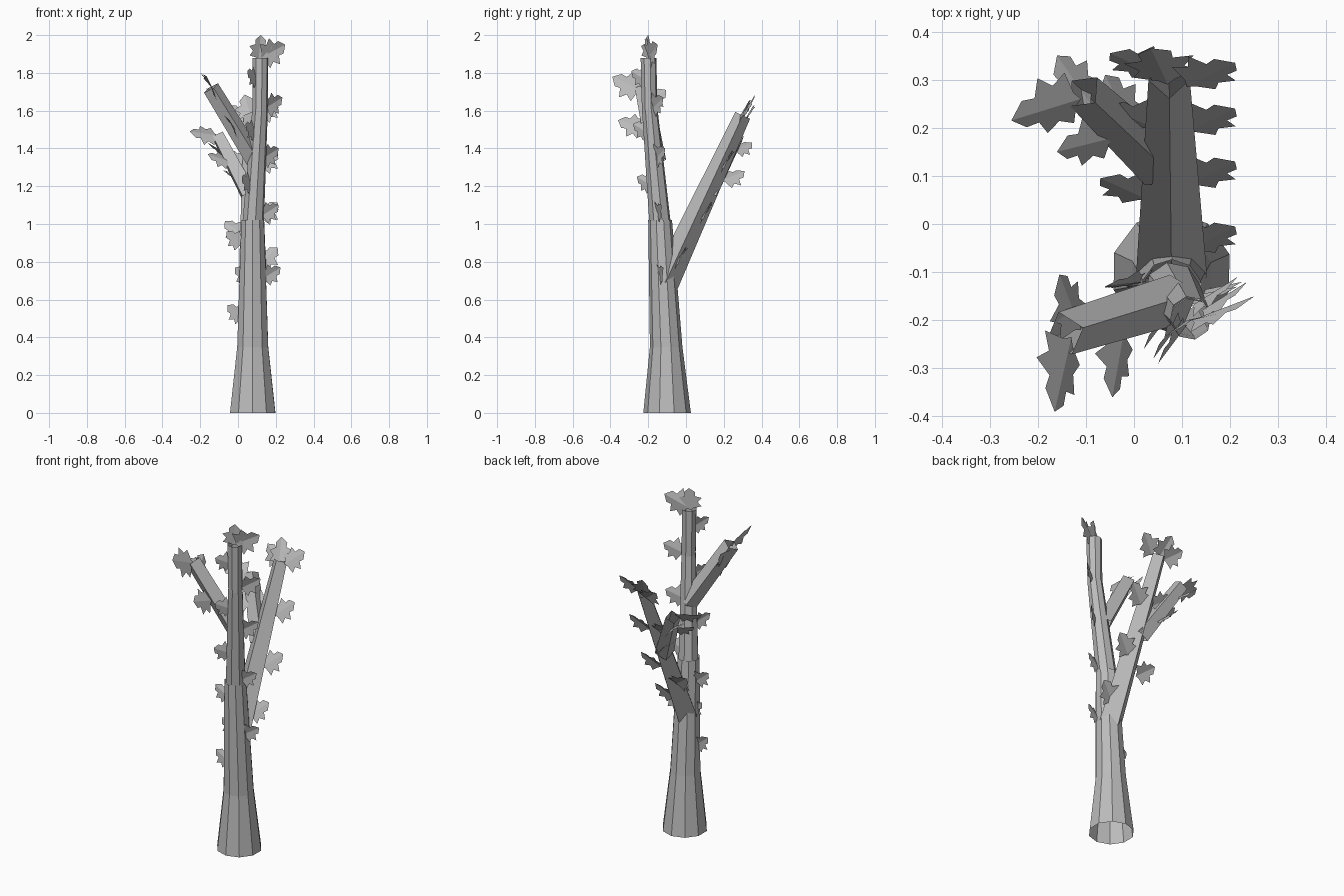
import bpy, bmesh, math
from mathutils import Vector

if "Cube" in bpy.data.objects:
    bpy.data.objects.remove(bpy.data.objects["Cube"], do_unlink=True)

grey = bpy.data.materials.new("bark grey")
grey.use_nodes = True
grey.diffuse_color = (0.5, 0.5, 0.5, 1)
grey.node_tree.nodes["Principled BSDF"].inputs["Base Color"].default_value = (0.5, 0.5, 0.5, 1)


def finish(bm, name):
    mesh = bpy.data.meshes.new(name)
    bm.to_mesh(mesh)
    bm.free()
    mesh.materials.append(grey)
    obj = bpy.data.objects.new(name, mesh)
    bpy.context.collection.objects.link(obj)


def tube(name, rings, sides, turn=0.0, flat=False):
    """Loft open, straight-sided rings (centre, radius); flat keeps rings level."""
    bm = bmesh.new()
    axis = Vector((0, 0, 1)) if flat else (Vector(rings[-1][0]) - Vector(rings[0][0])).normalized()
    u = Vector((1, 0, 0)) if flat else axis.cross(Vector((0, 0, 1))).normalized()
    v = axis.cross(u)
    loops = []
    for centre, radius in rings:
        angles = [turn + math.tau * i / sides for i in range(sides)]
        loops.append([bm.verts.new(Vector(centre) + radius * (u * math.cos(a) + v * math.sin(a)))
                      for a in angles])
    for low, high in zip(loops, loops[1:]):
        for i in range(sides):
            j = (i + 1) % sides
            bm.faces.new((low[i], low[j], high[j], high[i]))
    finish(bm, name)


# Half outline of a lobed leaf: along the midrib, out to the side
LOBES = [(0.08, 0.12), (0.14, 0.46), (0.34, 0.32), (0.52, 0.5), (0.62, 0.22), (0.8, 0.24)]


def leaf(name, base, tip, normal):
    """Two halves meeting at a shallow fold along the midrib."""
    base, tip = Vector(base), Vector(tip)
    mid = tip - base
    side = Vector(normal).cross(mid).normalized() * mid.length
    drop = mid.cross(side).normalized() * mid.length * 0.2
    bm = bmesh.new()
    stem, point = bm.verts.new(base), bm.verts.new(tip)
    for sign in (1, -1):
        edge = [bm.verts.new(base + mid * a + side * b * sign - drop * b) for a, b in LOBES]
        bm.faces.new([stem] + edge + [point])
    finish(bm, name)


# Trunk and its narrower upper lengths
tube("trunk", [((0.078, -0.1, 0), 0.126), ((0.078, -0.105, 0.35), 0.086),
               ((0.078, -0.137, 1.02), 0.063)], 10, 0.3, flat=True)
tube("upper_trunk", [((0.08, -0.137, 1.0), 0.058), ((0.117, -0.192, 1.61), 0.042)], 8, 0.2, flat=True)
tube("trunk_top", [((0.117, -0.193, 1.6), 0.041), ((0.118, -0.198, 1.88), 0.043)], 8, 0.2, flat=True)

# Branches, each four-sided with a ridge on top
tube("back_branch", [((0.078, -0.11, 0.69), 0.074), ((0.073, 0.3, 1.575), 0.043)], 4)
tube("right_branch", [((0.09, -0.155, 1.34), 0.052), ((-0.143, -0.227, 1.72), 0.046)], 4)
tube("back_right_branch", [((0.06, 0.12, 1.15), 0.054), ((-0.105, 0.275, 1.465), 0.041)], 4)

# Leaves on the back branch, lying along its slope
slope = (0, -0.86, 0.5)
for y, z in [(-0.055, 0.79), (0.08, 1.03), (0.19, 1.3), (0.285, 1.57)]:
    leaf("back_branch_left_leaf", (0.11, y, z), (0.21, y + 0.05, z + 0.085), slope)
for x, y, z in [(0.03, 0.05, 0.94), (0.04, 0.2, 1.31), (0.05, 0.31, 1.55)]:
    leaf("back_branch_right_leaf", (x, y, z), (x - 0.1, y + 0.045, z + 0.075), slope)
leaf("back_branch_end_leaf", (0.07, 0.29, 1.56), (0.035, 0.365, 1.685), slope)

# Leaves on the trunk, standing upright
for x, y, z, dy in [(0.13, -0.14, 0.71, 0.02), (0.12, -0.15, 1.04, 0.02),
                    (0.12, -0.17, 1.34, 0.06), (0.14, -0.18, 1.61, 0.06)]:
    leaf("trunk_left_leaf", (x, y, z), (x + 0.095, y + dy, z + 0.06), (-dy * 9, 0.9, 0.2))
for x, y, z in [(0.08, -0.18, 1.2), (0.1, -0.2, 1.48), (0.11, -0.21, 1.76)]:
    leaf("trunk_front_leaf", (x, y, z), (x - 0.06, y - 0.08, z + 0.05), (0.78, -0.62, 0.15))
for x, z in [(0.03, 0.5), (0.07, 0.7), (0.025, 0.89)]:
    leaf("trunk_right_leaf", (x, -0.12, z), (x - 0.085, -0.13, z + 0.07), (0.2, -0.9, 0.25))
leaf("top_left_leaf", (0.12, -0.2, 1.88), (0.25, -0.15, 1.95), (-0.4, 0.9, 0.1))
leaf("top_leaf", (0.11, -0.2, 1.87), (0.12, -0.2, 2.0), (-0.4, 0.9, 0.1))

# Leaves on the right branch
facing = (0.85, 0, 0.5)
leaf("right_branch_front_leaf", (-0.13, -0.235, 1.71), (-0.165, -0.39, 1.78), facing)
leaf("right_branch_low_leaf", (-0.02, -0.22, 1.51), (-0.045, -0.36, 1.55), facing)
leaf("right_branch_back_leaf", (-0.11, -0.22, 1.64), (-0.155, -0.105, 1.71), facing)

# Leaves on the back right branch
tilt = (0.3, -0.6, 0.75)
leaf("back_right_end_leaf", (-0.11, 0.26, 1.47), (-0.255, 0.215, 1.49), tilt)
leaf("back_right_outer_leaf", (-0.09, 0.25, 1.39), (-0.16, 0.35, 1.43), (0.6, 0.1, 0.75))
leaf("back_right_inner_leaf", (-0.04, 0.18, 1.33), (-0.16, 0.15, 1.37), tilt)
leaf("back_right_low_leaf", (0.0, 0.19, 1.23), (-0.06, 0.31, 1.28), (0.6, 0.1, 0.75))
